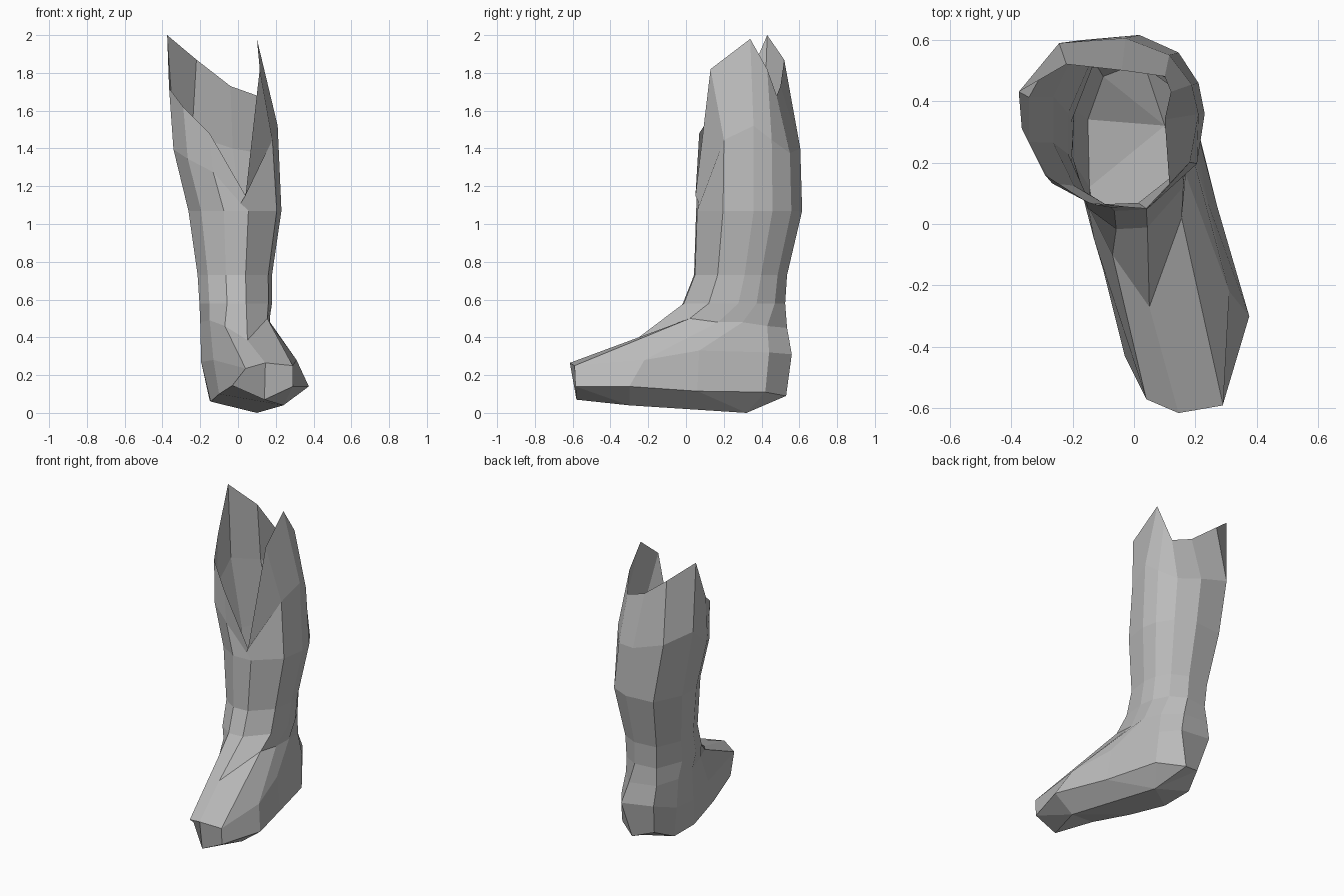
import bpy
import bmesh

cube = bpy.data.objects.get("Cube")
if cube:
    bpy.data.objects.remove(cube, do_unlink=True)


def make_material(name, colour):
    mat = bpy.data.materials.new(name)
    mat.use_nodes = True
    mat.diffuse_color = colour
    mat.node_tree.nodes["Principled BSDF"].inputs["Base Color"].default_value = colour
    return mat


# Eleven columns run round the boot: from the front, past its left side,
# round the squarish back and along its right side.
LEG_OUTLINE = [(.3, -.95), (.9, -.47), (1, .1), (.92, .45), (.66, .8), (.15, 1),
               (-.62, .94), (-.97, .3), (-.97, -.23), (-.7, -.72), (-.22, -.97)]


def leg_ring(z, centre_x, centre_y, radius_x, radius_y):
    """Level ring of the shaft, one point per column."""
    return [(centre_x + radius_x * x, centre_y + radius_y * y, z)
            for x, y in LEG_OUTLINE]


def lower_under_rim(ring, floor_z, rim):
    """Keep a ring below a dipping rim by pulling it part way down."""
    return [(x, y, min(z, (floor_z + top[2]) / 2))
            for (x, y, z), top in zip(ring, rim)]


def loft(bm, rings):
    """Skin neighbouring rings with quads."""
    grid = [[bm.verts.new(p) for p in ring] for ring in rings]
    for low, high in zip(grid, grid[1:]):
        for i in range(len(low)):
            j = (i + 1) % len(low)
            bm.faces.new((low[i], low[j], high[j], high[i]))


# Sole: a ridge from the ball of the foot to the heel
ball, heel = (.24, -.3, .04), (.1, .32, 0)
sole = [ball] * 3 + [heel] * 6 + [ball] * 2

# Foot: welt round the sole, top of the foot, then instep
welt = [(.14, -.58, .07), (.29, -.585, .14), (.375, -.3, .14), (.27, .06, .115),
        (.18, .42, .11), (.03, .53, .09), (-.1, .48, .13), (-.15, .34, .065),
        (-.145, .12, .06), (-.1, -.15, .1), (-.03, -.43, .145)]
foot_top = [(.145, -.615, .265), (.29, -.59, .25), (.31, -.22, .28), (.24, .07, .33),
            (.17, .44, .32), (.09, .56, .31), (-.14, .545, .34), (-.19, .37, .28),
            (-.195, .2, .27), (-.13, -.05, .28), (.04, -.57, .235)]
instep = [(.05, -.27, .385), (.155, .02, .5), (.165, .17, .48), (.17, .3, .48),
          (.145, .43, .46), (.05, .535, .45), (-.145, .52, .47), (-.195, .36, .47),
          (-.2, .22, .48), (-.15, .06, .49), (-.07, -.1, .46)]

# Shaft: level rings up to a torn rim that dips to a notch at the front
rim = [(.04, .05, 1.15), (.115, .13, 1.82), (.1, .34, 1.98), (.12, .43, 1.82),
       (.1, .48, 1.68), (-.04, .5, 1.73), (-.22, .52, 1.87), (-.375, .43, 2),
       (-.365, .31, 1.72), (-.29, .16, 1.62), (-.15, .07, 1.48)]
ankle = leg_ring(.58, -.015, .25, .195, .275)
shin = leg_ring(.73, -.02, .285, .2, .25)
calf = leg_ring(1.07, -.02, .33, .25, .285)
upper = lower_under_rim(leg_ring(1.52, -.07, .33, .28, .275), 1.07, rim)

bm = bmesh.new()
loft(bm, [sole, welt, foot_top, instep, ankle, shin, calf, upper, rim])
bmesh.ops.remove_doubles(bm, verts=bm.verts, dist=.001)

mesh = bpy.data.meshes.new("boot")
bm.to_mesh(mesh)
bm.free()
mesh.materials.append(make_material("plain grey", (.5, .5, .5, 1)))
boot = bpy.data.objects.new("boot", mesh)
bpy.context.scene.collection.objects.link(boot)
